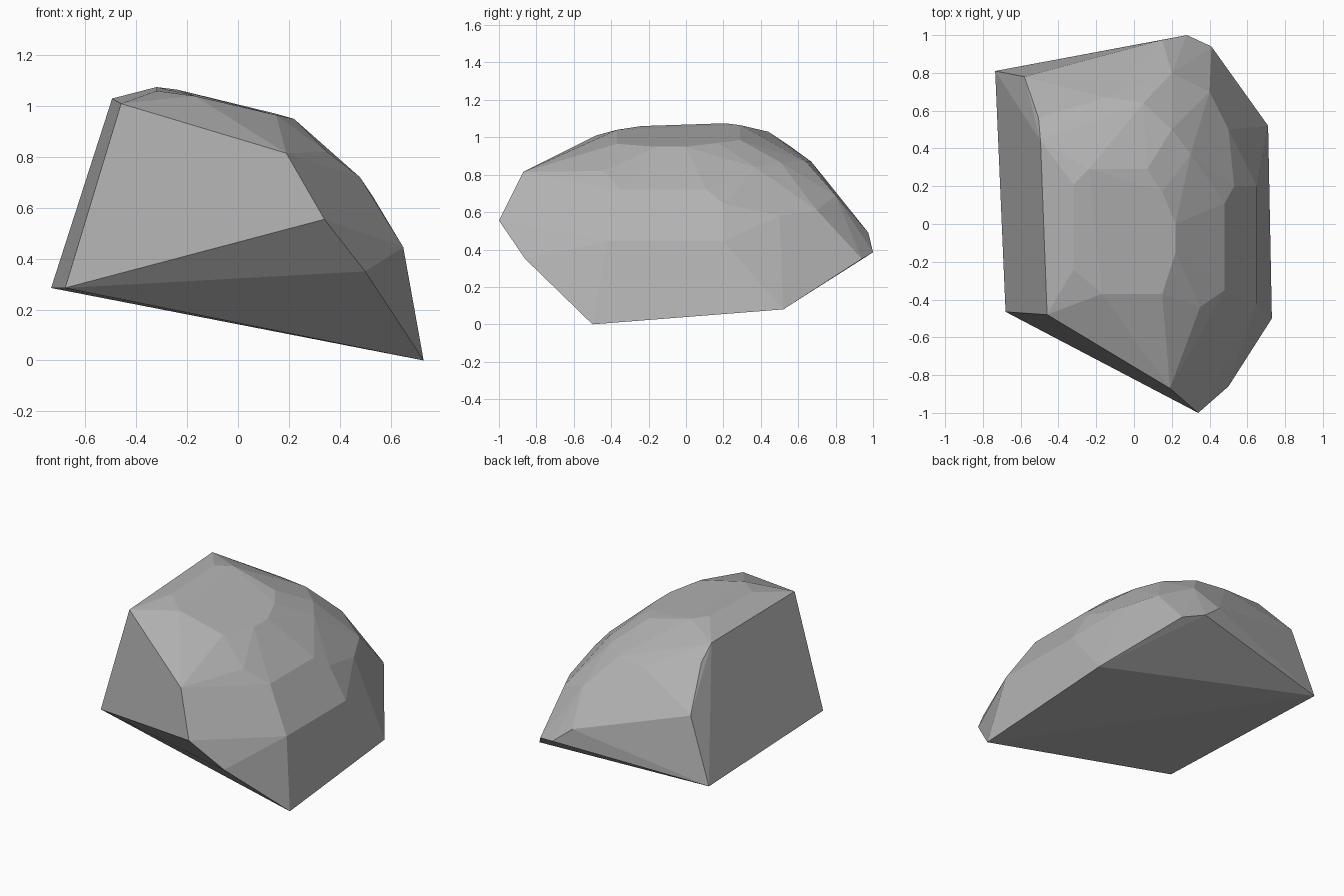
import bpy, bmesh

if "Cube" in bpy.data.objects:
    bpy.data.objects.remove(bpy.data.objects["Cube"])

# Corner points of a chipped boulder, wrapped in a convex skin
base = [(-.735, .81, .285), (-.68, -.465, .285), (.73, -.5, 0), (.71, .52, .08)]
front_chips = [(-.46, -.48, 1.01), (.19, -.87, .815), (.34, -1, .555), (.5, -.86, .35)]
back_chips = [(.41, .94, .35), (.28, 1, .385), (.15, .975, .49),
              (-.58, .78, .70), (-.505, .56, .95), (-.495, .44, 1.03)]
crown = [(-.32, .21, 1.075), (-.24, .29, 1.065), (-.32, -.24, 1.06), (-.17, -.37, 1.04),
         (.07, .29, .985), (.15, .17, .97), (.22, 0, .95), (.22, -.15, .95), (.15, -.37, .965)]
right_slope = [(.35, -.44, .82), (.48, -.35, .72), (.48, .11, .72), (.53, .2, .645),
               (.65, -.42, .445), (.65, .2, .445)]
back_slope = [(-.15, .67, .87), (.05, .64, .87), (.2, .5, .87), (.3, .37, .84),
              (.2, .8, .69), (.4, .7, .61), (.5, .5, .58)]

bm = bmesh.new()
for p in base + front_chips + back_chips + crown + right_slope + back_slope:
    bm.verts.new(p)
hull = bmesh.ops.convex_hull(bm, input=bm.verts[:])
loose = {g for g in hull["geom_interior"] + hull["geom_unused"]
         if isinstance(g, bmesh.types.BMVert)}
bmesh.ops.delete(bm, geom=list(loose), context="VERTS")
# Merge nearly flat triangles into broad facets
bmesh.ops.dissolve_limit(bm, angle_limit=.05, verts=bm.verts[:], edges=bm.edges[:])
bmesh.ops.recalc_face_normals(bm, faces=bm.faces[:])

mesh = bpy.data.meshes.new("boulder")
bm.to_mesh(mesh)
bm.free()
stone = bpy.data.materials.new("grey stone")
stone.diffuse_color = (.45, .45, .45, 1)
stone.use_nodes = True
stone.node_tree.nodes["Principled BSDF"].inputs["Base Color"].default_value = stone.diffuse_color
mesh.materials.append(stone)
boulder = bpy.data.objects.new("boulder", mesh)
bpy.context.collection.objects.link(boulder)
